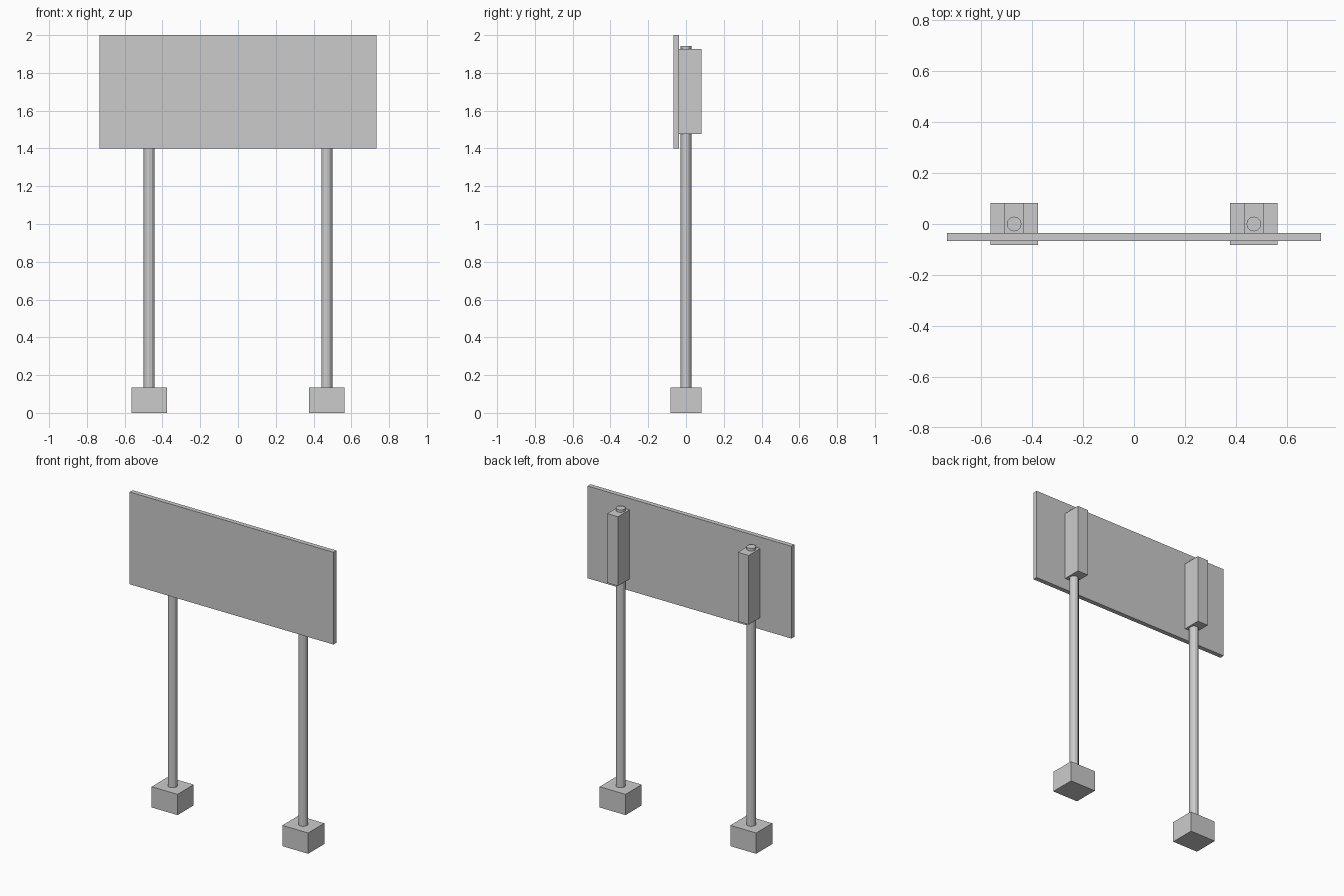
import bpy
import math

if "Cube" in bpy.data.objects:
    bpy.data.objects.remove(bpy.data.objects["Cube"])


def box(name, lo, hi):
    size = [b - a for a, b in zip(lo, hi)]
    mid = [(a + b) / 2 for a, b in zip(lo, hi)]
    bpy.ops.mesh.primitive_cube_add(size=1, location=mid)
    ob = bpy.context.object
    ob.name = name
    ob.scale = size
    bpy.ops.object.transform_apply(location=False, rotation=False, scale=True)
    return ob


def pole(name, x, z0, z1, radius, sides=12):
    bpy.ops.mesh.primitive_cylinder_add(
        vertices=sides, radius=radius, depth=z1 - z0,
        location=(x, 0, (z0 + z1) / 2))
    bpy.context.object.name = name


# Sign panel
box("sign_panel", (-0.733, -0.066, 1.40), (0.733, -0.036, 2.0))

# Supports: footing block, round post, rear mounting bracket
for side, x in (("left", -0.47), ("right", 0.47)):
    box(side + "_footing", (x - 0.093, -0.083, 0), (x + 0.093, 0.083, 0.135))
    pole(side + "_post", x, 0.10, 1.942, 0.029)
    box(side + "_bracket", (x - 0.039, -0.036, 1.476), (x + 0.039, 0.083, 1.926))
